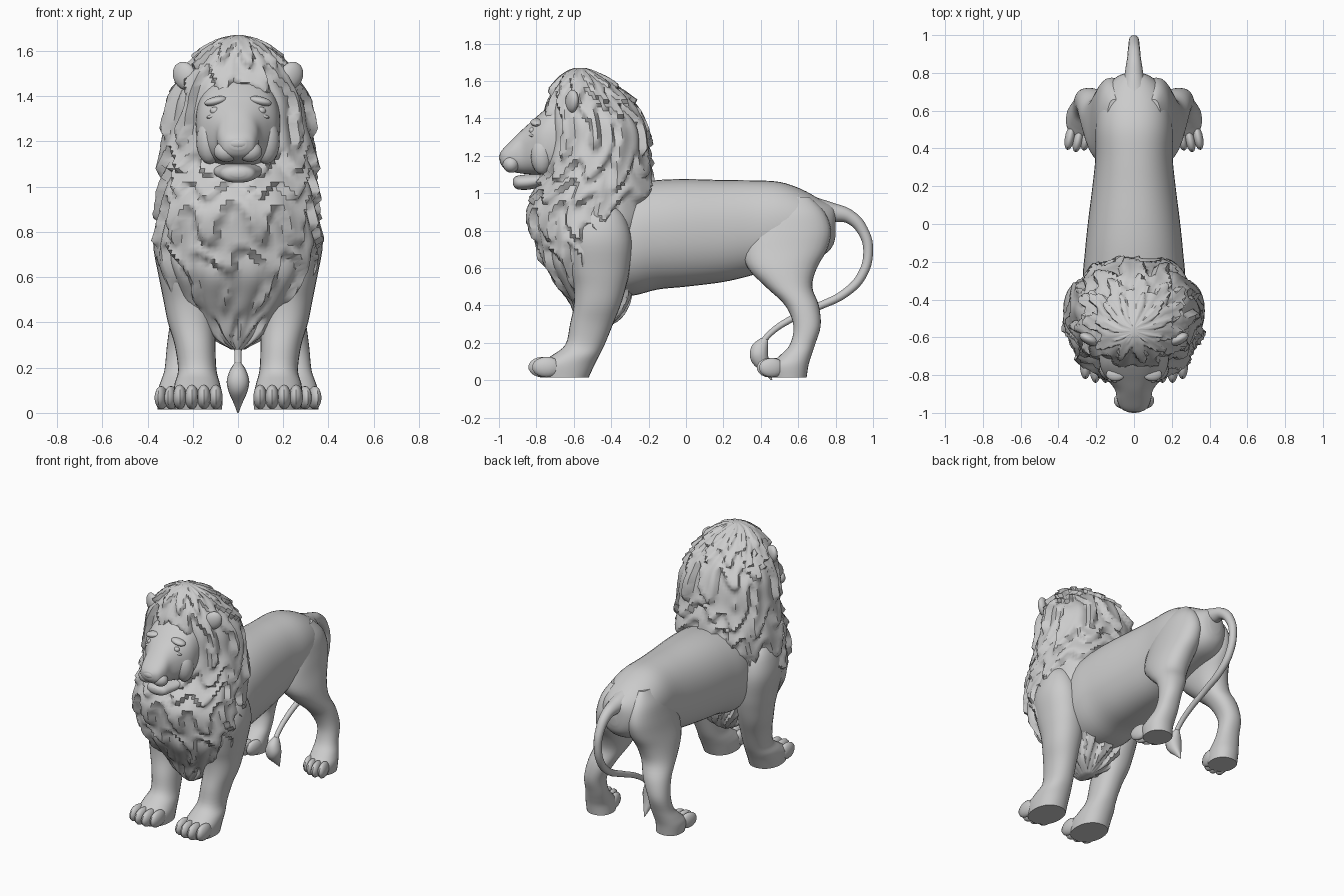
import bpy, bmesh, math
from mathutils import Vector, Matrix, Euler, noise


def finish(name, bm, mirror=False, angle=40):
    bmesh.ops.recalc_face_normals(bm, faces=bm.faces)
    me = bpy.data.meshes.new(name)
    bm.to_mesh(me)
    bm.free()
    ob = bpy.data.objects.new(name, me)
    bpy.context.collection.objects.link(ob)
    if mirror:
        ob.modifiers.new("Mirror", 'MIRROR')
    bpy.ops.object.select_all(action='DESELECT')
    ob.select_set(True)
    bpy.context.view_layer.objects.active = ob
    bpy.ops.object.shade_smooth_by_angle(angle=math.radians(angle))
    return ob


def spline(rows, steps):
    """Catmull-Rom interpolation through rows of numbers."""
    out = []
    for i in range(len(rows) - 1):
        p0, p1 = rows[max(i - 1, 0)], rows[i]
        p2, p3 = rows[i + 1], rows[min(i + 2, len(rows) - 1)]
        for s in range(steps):
            t = s / steps
            out.append([0.5 * (2 * b + (c - a) * t + (2 * a - 5 * b + 4 * c - d) * t * t
                               + (3 * b - a - 3 * c + d) * t ** 3)
                        for a, b, c, d in zip(p0, p1, p2, p3)])
    return out + [list(rows[-1])]


def loft(name, axis, rows, n=32, steps=4, power=2.2, mirror=False, deform=None, angle=40):
    """Rounded sections: rows are (position, x0, x1, v0, v1) along 'y' or 'z'."""
    bm = bmesh.new()
    rings = []
    for t, u0, u1, v0, v1 in spline(rows, steps):
        ring = []
        for k in range(n):
            a = 2 * math.pi * k / n
            c, s = math.cos(a), math.sin(a)
            u = (u0 + u1) / 2 + (u1 - u0) / 2 * math.copysign(abs(c) ** (2 / power), c)
            v = (v0 + v1) / 2 + (v1 - v0) / 2 * math.copysign(abs(s) ** (2 / power), s)
            p = Vector((u, t, v)) if axis == 'y' else Vector((u, v, t))
            if deform:
                p += deform(p, a, u1 - u0)
            ring.append(bm.verts.new(p))
        rings.append(ring)
    for r, q in zip(rings, rings[1:]):
        for k in range(n):
            j = (k + 1) % n
            bm.faces.new((r[k], r[j], q[j], q[k]))
    bm.faces.new(rings[0])
    bm.faces.new(rings[-1])
    return finish(name, bm, mirror, angle)


def ball(name, loc, scale, rot=(0, 0, 0), mirror=True, seg=16):
    bm = bmesh.new()
    m = Matrix.LocRotScale(Vector(loc), Euler([math.radians(r) for r in rot]), Vector(scale))
    bmesh.ops.create_uvsphere(bm, u_segments=seg, v_segments=seg // 2 + 2, radius=1, matrix=m)
    return finish(name, bm, mirror)


def sym(rows):
    return [(t, -w, w, a, b) for t, w, a, b in rows]


# Torso and rump
loft("body", 'y', sym([
    (-.50, .24, .45, 1.00), (-.30, .27, .45, 1.05), (-.15, .26, .485, 1.07),
    (0, .245, .50, 1.075), (.20, .22, .525, 1.07), (.35, .205, .56, 1.068),
    (.50, .205, .60, 1.06), (.62, .19, .63, 1.02), (.72, .15, .66, .965),
    (.78, .09, .71, .935), (.80, .04, .77, .91)]), n=40)


# Mane: overlapping tiers of locks pushed out from a smooth volume
def locks(p, a, width):
    q = Vector((abs(p.x), p.y, p.z))
    w = noise.noise(q * 4.0)
    c = math.cos(11 * (a - math.pi / 2) + 2.5 * w + 1.5 * math.sin(p.z * 9))
    f = (p.z / .19 + .4 * c + 1.1 * w) % 1.0
    f = f / .2 if f < .2 else (1 - f) / .8
    d = (.038 * f - .016 + .011 * c) * min(1, width / .45)
    return Vector((math.cos(a), math.sin(a), 0)) * d


loft("mane", 'z', sym([
    (.28, .03, -.54, -.42), (.34, .12, -.58, -.35), (.42, .19, -.62, -.31),
    (.50, .26, -.68, -.30), (.60, .31, -.745, -.28), (.70, .35, -.785, -.25),
    (.80, .355, -.82, -.225), (.90, .345, -.84, -.20), (1.0, .345, -.81, -.18),
    (1.1, .335, -.765, -.185), (1.2, .33, -.745, -.20), (1.3, .315, -.74, -.205),
    (1.4, .29, -.74, -.23), (1.5, .245, -.735, -.29), (1.6, .165, -.69, -.40),
    (1.65, .09, -.64, -.49), (1.67, .02, -.59, -.54)]),
    n=96, steps=5, power=2.15, deform=locks, angle=50)

# Head
loft("head", 'y', sym([
    (-.995, .035, 1.165, 1.215), (-.975, .07, 1.135, 1.24), (-.93, .09, 1.115, 1.285),
    (-.88, .10, 1.105, 1.335), (-.83, .135, 1.10, 1.38), (-.78, .17, 1.09, 1.425),
    (-.72, .185, 1.07, 1.47), (-.60, .19, 1.06, 1.52)]), n=36, power=2.4)
loft("lower_jaw", 'y', sym([
    (-.925, .03, 1.045, 1.075), (-.905, .07, 1.022, 1.092), (-.85, .088, 1.018, 1.10),
    (-.78, .11, 1.03, 1.105), (-.68, .13, 1.04, 1.12)]), n=24)
ball("muzzle_pad", (.052, -.935, 1.155), (.055, .045, .046))
ball("nose", (0, -.976, 1.193), (.055, .024, .028), (-20, 0, 0), False)
ball("nostril_wing", (.036, -.972, 1.185), (.02, .02, .017))
ball("eye", (.1, -.822, 1.335), (.023, .018, .018))
ball("brow", (.098, -.797, 1.378), (.052, .035, .02), (0, 12, 0))
ball("lower_eyelid", (.105, -.82, 1.313), (.035, .02, .01), (0, 15, 0))
ball("cheek", (.125, -.77, 1.2), (.06, .06, .10))
ball("ear", (.235, -.61, 1.49), (.055, .03, .065), (0, 30, 25))

# Front legs: (z, x0, x1, y0, y1)
loft("front_leg", 'z', [
    (.015, .07, .28, -.78, -.52), (.08, .07, .285, -.79, -.49), (.13, .08, .28, -.72, -.465),
    (.19, .095, .265, -.645, -.435), (.30, .10, .28, -.62, -.39), (.40, .10, .31, -.60, -.35),
    (.50, .09, .33, -.60, -.32), (.60, .10, .35, -.62, -.30), (.75, .12, .375, -.63, -.29),
    (.88, .16, .35, -.57, -.33), (.95, .22, .30, -.50, -.40)], n=28, mirror=True)

# Hind legs with thigh
loft("hind_leg", 'z', [
    (.015, .18, .355, .46, .645), (.08, .18, .36, .45, .655), (.13, .18, .345, .50, .67),
    (.19, .18, .325, .555, .69), (.29, .175, .315, .575, .72), (.40, .125, .30, .53, .71),
    (.50, .075, .28, .425, .675), (.60, .04, .26, .33, .70), (.70, .02, .235, .305, .755),
    (.80, .02, .215, .34, .775), (.90, .03, .19, .40, .74), (.98, .07, .14, .48, .66)],
    n=28, mirror=True)

# Toes
for i in range(4):
    e = .02 if i in (0, 3) else 0
    ball(f"front_toe_{i + 1}", (.098 + .053 * i, -.765 + e, .07), (.031, .078, .055), seg=14)
    ball(f"hind_toe_{i + 1}", (.21 + .043 * i, .463 + e - .008 * i, .067), (.027, .07, .052),
         (0, 0, 12), seg=14)

# Tail
cu = bpy.data.curves.new("tail", 'CURVE')
cu.dimensions = '3D'
cu.bevel_depth = 1.0
cu.bevel_resolution = 4
cu.resolution_u = 8
path = [(.70, .90, .075), (.79, .895, .05), (.88, .87, .036), (.95, .79, .029), (.974, .69, .026),
        (.94, .56, .025), (.85, .465, .023), (.70, .39, .02), (.55, .32, .018), (.45, .25, .016),
        (.40, .19, .016)]
sp = cu.splines.new('BEZIER')
sp.bezier_points.add(len(path) - 1)
for bp, (y, z, r) in zip(sp.bezier_points, path):
    bp.co = (0, y, z)
    bp.radius = r
    bp.handle_left_type = bp.handle_right_type = 'AUTO'
bpy.context.collection.objects.link(bpy.data.objects.new("tail", cu))

# Tail tuft
loft("tail_tuft", 'z', sym([
    (0, .003, .455, .462), (.04, .018, .41, .455), (.09, .04, .355, .445),
    (.14, .05, .34, .44), (.19, .035, .355, .44), (.225, .012, .40, .44)]), n=14)
